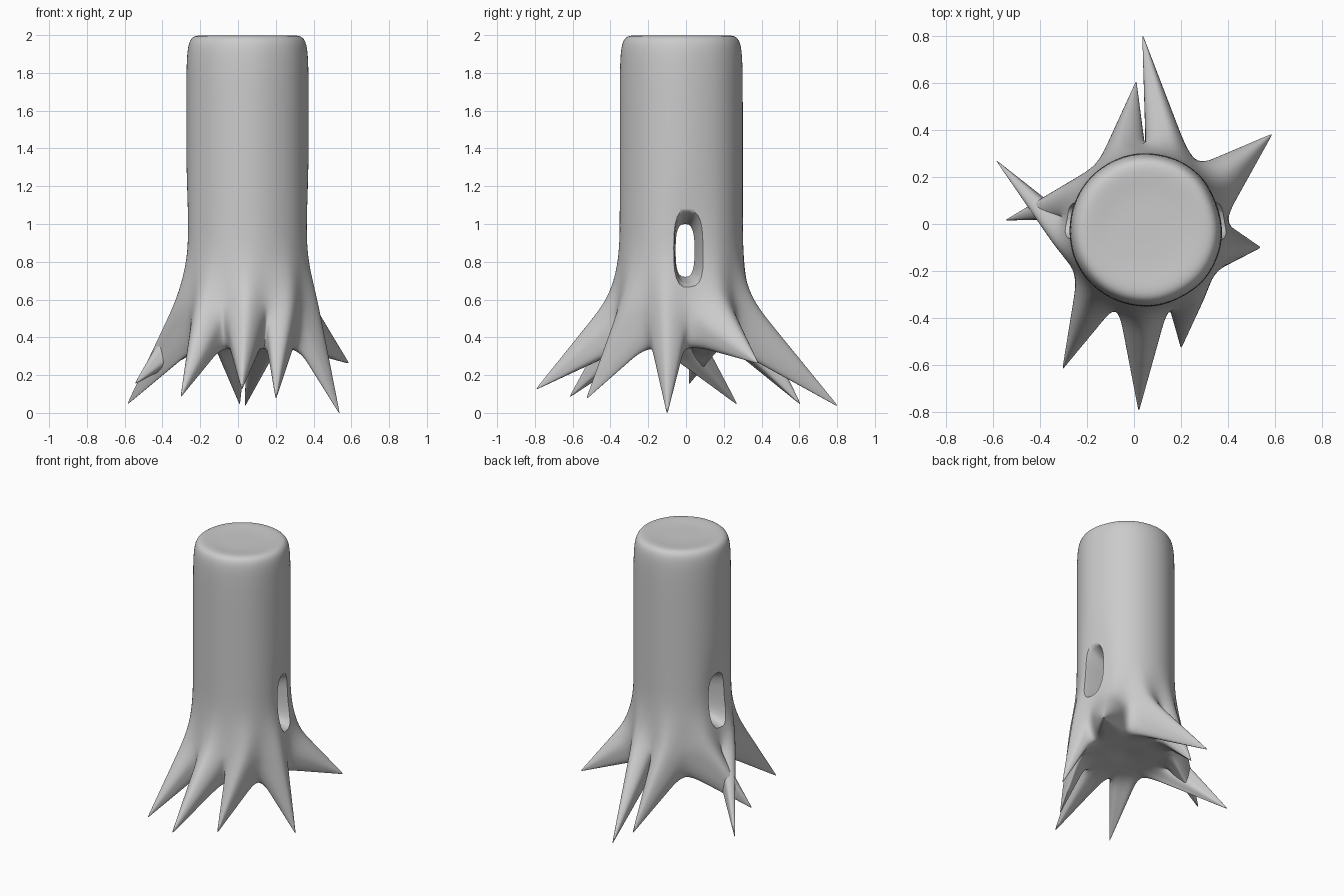
import bpy, bmesh
from math import cos, sin, radians, pi
from mathutils import Vector

if "Cube" in bpy.data.objects:
    bpy.data.objects.remove(bpy.data.objects["Cube"], do_unlink=True)

CX, CY = 0.05, -0.025
bark = bpy.data.materials.new("grey_bark")
bark.use_nodes = True
bark.diffuse_color = (0.6, 0.6, 0.6, 1)
bark.node_tree.nodes["Principled BSDF"].inputs["Base Color"].default_value = (0.6, 0.6, 0.6, 1)

# Roots in order round the trunk: valley angle before it, ridge angle, tip
ROOTS = [
    (-73, -50, (0.20, -0.53, 0.07)),
    (-33, -14, (0.54, -0.10, -0.01)),
    (6, 34, (0.59, 0.385, 0.26)),
    (53, 70, (0.035, 0.81, 0.03)),
    (90, 108, (0.01, 0.61, 0.04)),
    (129, 150, (-0.55, 0.015, 0.15)),
    (172, 194, (-0.59, 0.275, 0.04)),
    (211, 230, (-0.305, -0.62, 0.08)),
    (249, 269, (0.02, -0.80, 0.12)),
]
HOLLOW = (6, 172)      # valleys that hold the two mouths of the hollow
N = len(ROOTS)
angles = [a for valley, ridge, tip in ROOTS for a in (valley, ridge)]


def polar(bm, angle, r, z):
    a = radians(angle)
    return bm.verts.new((CX + r * 1.02 * cos(a), CY + r * 1.02 * sin(a), z))


def bridge(bm, a, b):
    n = len(a)
    for i in range(n):
        bm.faces.new((a[i], a[(i + 1) % n], b[(i + 1) % n], b[i]))


def finish(bm, name):
    bmesh.ops.recalc_face_normals(bm, faces=bm.faces[:])
    mesh = bpy.data.meshes.new(name)
    bm.to_mesh(mesh)
    bm.free()
    ob = bpy.data.objects.new(name, mesh)
    mesh.materials.append(bark)
    bpy.context.collection.objects.link(ob)
    return ob


# Trunk: rings from the dished top down to the flare
bm = bmesh.new()
top = bm.verts.new((CX, CY, 1.99))
rings = []
for r, z in [(0.17, 1.99), (0.26, 2.003), (0.31, 1.985), (0.325, 1.88),
             (0.325, 1.6), (0.325, 1.25), (0.325, 1.02), (0.327, 0.82)]:
    rings.append([polar(bm, a, r - (0.025 if a in HOLLOW and z < 1.1 else 0), z)
                  for a in angles])
flare = [polar(bm, a, 0.395 if i % 2 else 0.335, 0.64 if i % 2 else 0.57)
         for i, a in enumerate(angles)]
rings.append(flare)
for upper, lower in zip(rings, rings[1:]):
    bridge(bm, upper, lower)
for i in range(2 * N):
    bm.faces.new((top, rings[0][i], rings[0][(i + 1) % (2 * N)]))

# Underside: shallow fan between the roots
middle = [polar(bm, v, 0.325, 0.46) for v, r, t in ROOTS]
base = [polar(bm, a, 0.29, 0.345) for a in angles]
inner = [polar(bm, a, 0.12, 0.35) for a in angles]
hub = bm.verts.new((CX, CY, 0.37))
bridge(bm, base, inner)
for i in range(2 * N):
    bm.faces.new((hub, inner[i], inner[(i + 1) % (2 * N)]))

# Roots: each lofted from its patch of the flare to a pointed tip
for k, (valley, ridge, tip) in enumerate(ROOTS):
    i, j, n = 2 * k, (2 * k + 2) % (2 * N), (k + 1) % N
    loop = [flare[i], flare[i + 1], flare[j], middle[n],
            base[j], base[i + 1], base[i], middle[k]]
    start = [v.co.copy() for v in loop]
    end = Vector(tip)
    for t in (0.3, 0.62, 0.9, 0.985):
        ring = [bm.verts.new(p.lerp(end, t)) for p in start]
        bridge(bm, loop, ring)
        loop = ring
    bm.faces.new(loop)
trunk = finish(bm, "tree_trunk")

# Hollow: tunnel cutter, narrow inside and flared at both mouths
bm = bmesh.new()
sections = []
for x, y, half, low, high in [(-0.45, 0.03, 0.12, 0.6, 1.2), (-0.25, 0.015, 0.075, 0.69, 1.06),
                              (-0.1, -0.005, 0.05, 0.72, 1.0), (0.2, -0.005, 0.05, 0.72, 1.0),
                              (0.34, 0.015, 0.075, 0.69, 1.06), (0.5, 0.03, 0.12, 0.6, 1.2)]:
    ring = []
    for s in range(24):
        c, d = cos(2 * pi * s / 24), sin(2 * pi * s / 24)
        # slightly squared oval
        c, d = (abs(q) ** 0.7 * (1 if q > 0 else -1) for q in (c, d))
        ring.append(bm.verts.new((x, y + half * c, (low + high) / 2 + (high - low) / 2 * d)))
    sections.append(ring)
for a, b in zip(sections, sections[1:]):
    bridge(bm, a, b)
bm.faces.new(sections[0])
bm.faces.new(sections[-1])
cutter = finish(bm, "hollow_cutter")
cutter.hide_render = True

# Smooth the cage, cut the hollow, then discard the cutter
sub = trunk.modifiers.new("smooth", "SUBSURF")
sub.levels = sub.render_levels = 3
cut = trunk.modifiers.new("hollow", "BOOLEAN")
cut.operation = "DIFFERENCE"
cut.solver = "EXACT"
cut.object = cutter
bpy.ops.object.select_all(action="DESELECT")
bpy.context.view_layer.objects.active = trunk
trunk.select_set(True)
for name in ("smooth", "hollow"):
    bpy.ops.object.modifier_apply(modifier=name)
bpy.data.objects.remove(cutter, do_unlink=True)
bpy.ops.object.shade_smooth_by_angle(angle=radians(50))
